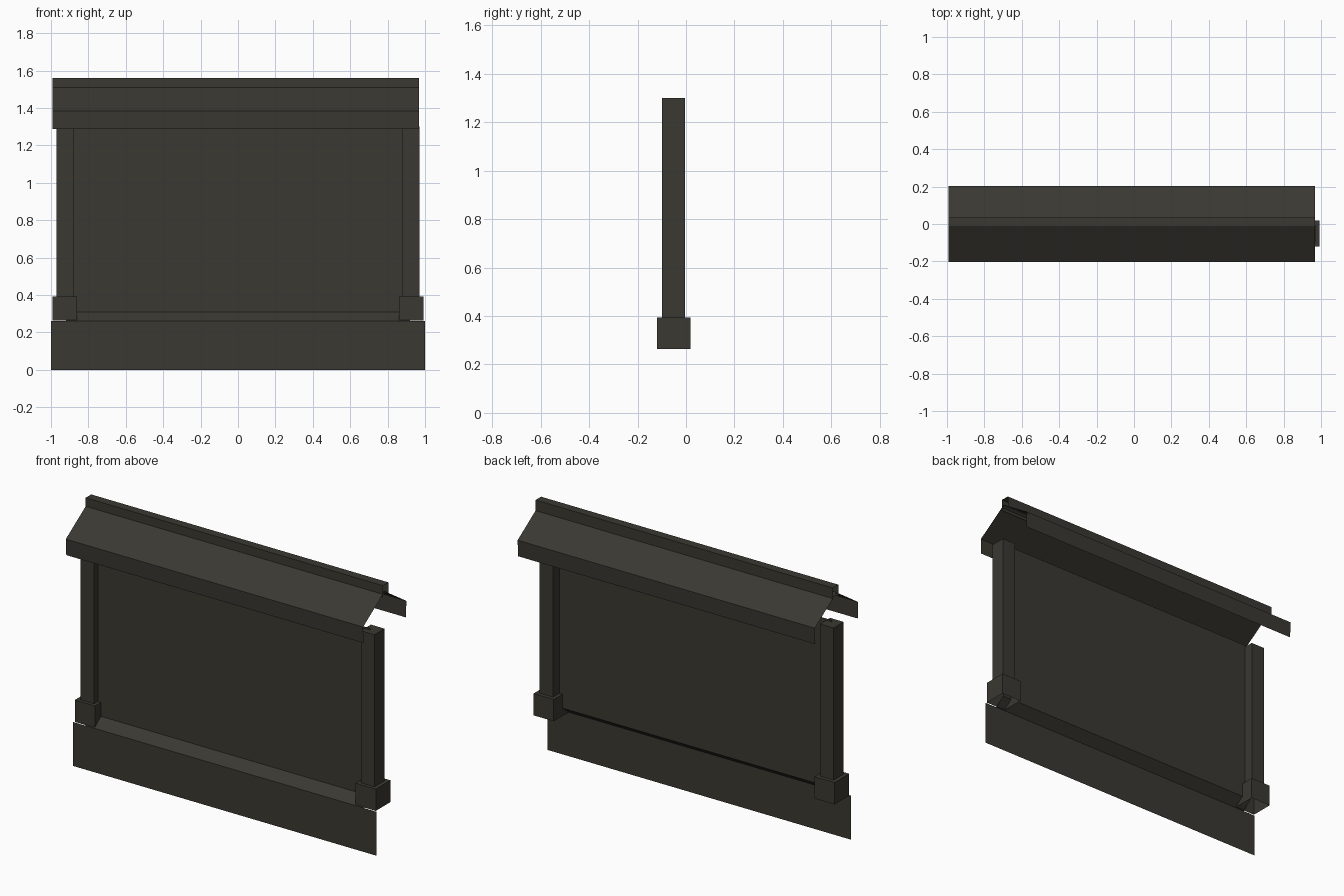
import bpy

if "Cube" in bpy.data.objects:
    bpy.data.objects.remove(bpy.data.objects["Cube"])

dark = bpy.data.materials.new("dark weathered wood")
dark.diffuse_color = (0.042, 0.040, 0.031, 1)
dark.use_nodes = True
dark.node_tree.nodes["Principled BSDF"].inputs["Base Color"].default_value = dark.diffuse_color


def make(name, verts, faces):
    mesh = bpy.data.meshes.new(name)
    mesh.from_pydata(verts, [], faces)
    mesh.update()
    mesh.materials.append(dark)
    obj = bpy.data.objects.new(name, mesh)
    bpy.context.collection.objects.link(obj)
    return obj


def sheet(name, profile, x0, x1):
    """Sweep an open (y, z) profile along x as a thin folded sheet."""
    verts = [(x, y, z) for y, z in profile for x in (x0, x1)]
    faces = [(2 * i, 2 * i + 1, 2 * i + 3, 2 * i + 2) for i in range(len(profile) - 1)]
    return make(name, verts, faces)


def open_box(name, x, y, z):
    """Box with closed top and sides, open underneath."""
    verts = [(a, b, c) for c in z for a, b in
             ((x[0], y[0]), (x[1], y[0]), (x[1], y[1]), (x[0], y[1]))]
    faces = [(i, (i + 1) % 4, (i + 1) % 4 + 4, i + 4) for i in range(4)]
    return make(name, verts, faces + [(4, 5, 6, 7)])


# Skirting board, then sloped sill and back panel
sheet("base_board", [(-0.125, 0), (-0.125, 0.262)], -1, 1)
sheet("sill", [(-0.125, 0.262), (-0.064, 0.31)], -0.92, 0.92)
sheet("wall_panel", [(-0.064, 0.31), (-0.064, 1.31)], -0.92, 0.92)

# Posts on square footings
for side, s in (("left", -1), ("right", 1)):
    open_box(side + "_post", sorted((s * 0.88, s * 0.97)), (-0.10, -0.005), (0.39, 1.30))
    open_box(side + "_footing", sorted((s * 0.86, s * 0.993)), (-0.12, 0.018), (0.263, 0.393))

# Gabled roof with hanging fascia boards, and its ridge cap
sheet("roof", [(-0.2, 1.288), (-0.204, 1.385), (0, 1.52), (0.204, 1.385), (0.2, 1.288)],
      -0.993, 0.968)
sheet("ridge_cap", [(-0.017, 1.49), (-0.017, 1.56), (0.035, 1.56), (0.035, 1.49)],
      -0.993, 0.968)
